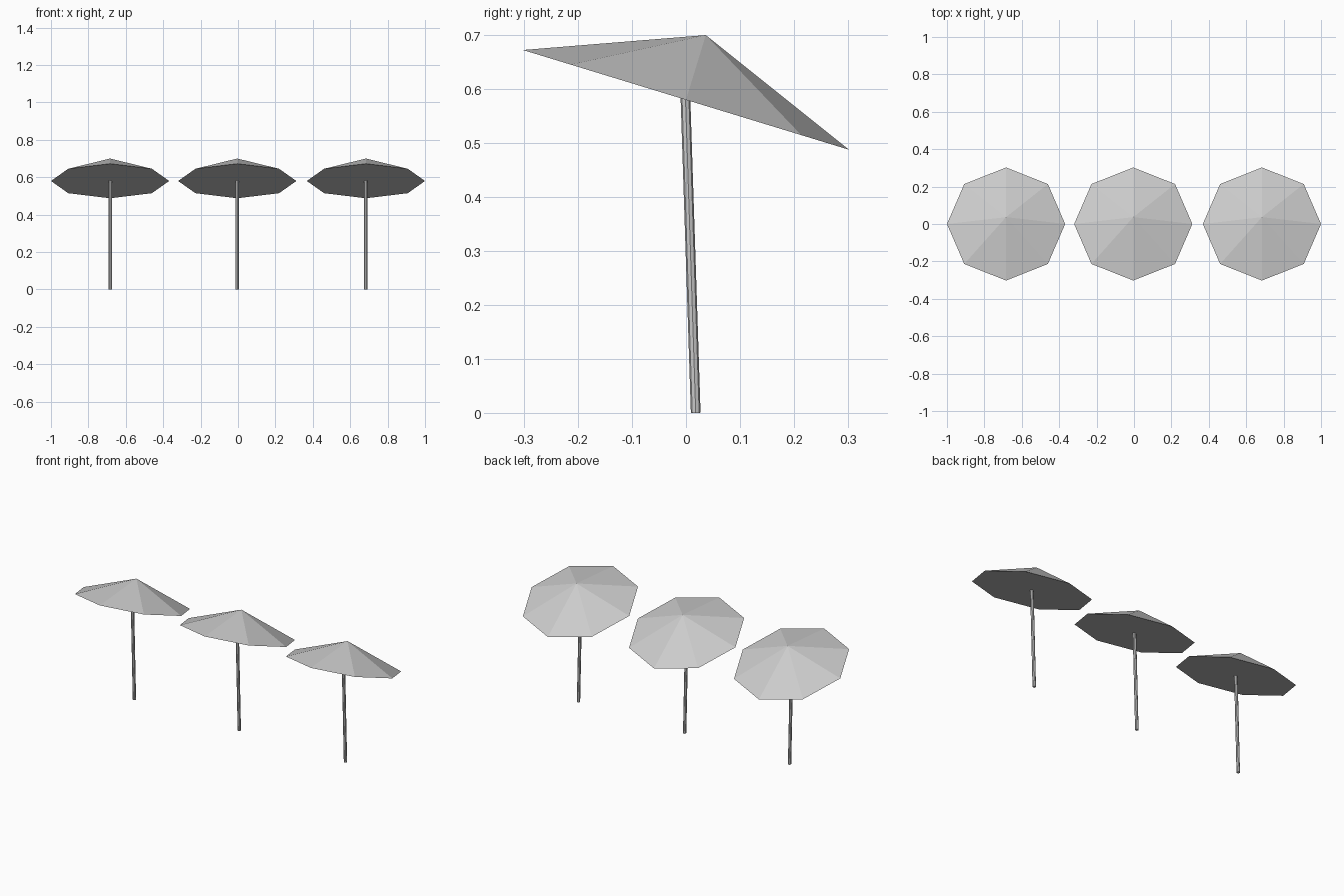
import bpy, math
from mathutils import Vector

if "Cube" in bpy.data.objects:
    bpy.data.objects.remove(bpy.data.objects["Cube"])

TILT = math.radians(17)          # canopies lean towards the back
RIM_Z, RADIUS, HEIGHT = 0.58, 0.316, 0.1255
AXIS = Vector((0, math.sin(TILT), math.cos(TILT)))


def canopy(x):
    # closed eight-sided cone with corners on the x axis
    bpy.ops.mesh.primitive_cone_add(
        vertices=8, radius1=RADIUS, radius2=0, depth=HEIGHT,
        location=Vector((x, 0, RIM_Z)) + AXIS * HEIGHT / 2,
        rotation=(-TILT, 0, 0))
    bpy.context.object.name = "canopy"


def pole(x):
    # thin, slightly leaning pole from the ground into the canopy
    foot, top = Vector((x, 0.018, 0)), Vector((x, -0.001, 0.583))
    d = top - foot
    bpy.ops.mesh.primitive_cylinder_add(
        vertices=8, radius=0.009, depth=d.length, location=(foot + top) / 2,
        rotation=(math.atan2(-d.y, d.z), 0, 0))
    bpy.context.object.name = "pole"


# row of three parasols
for x in (-0.684, -0.004, 0.684):
    canopy(x)
    pole(x)
